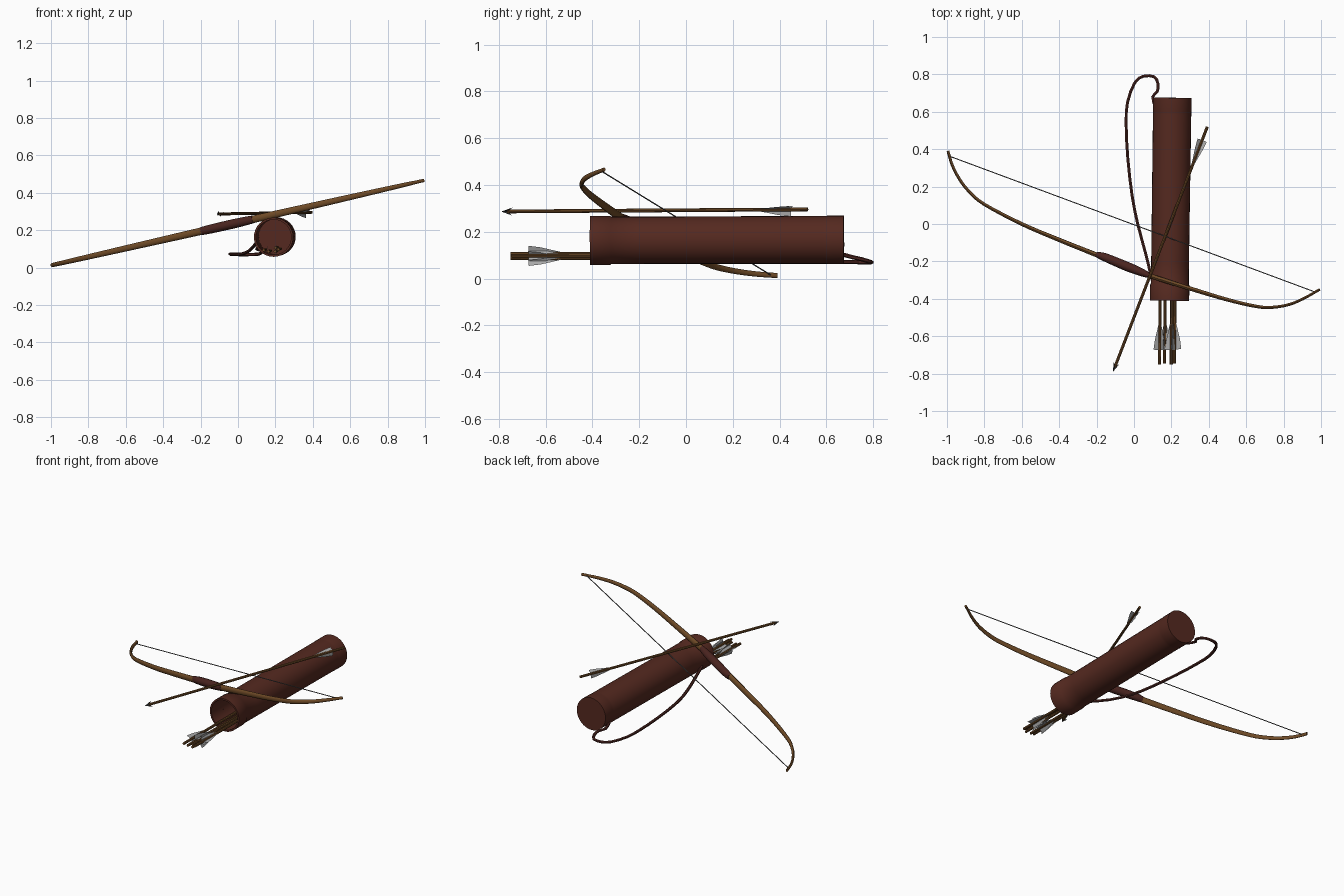
import bpy, bmesh, math
from mathutils import Vector, Matrix

if "Cube" in bpy.data.objects:
    bpy.data.objects.remove(bpy.data.objects["Cube"])


def mat(name, c):
    m = bpy.data.materials.new(name)
    m.diffuse_color = (*c, 1)
    m.use_nodes = True
    m.node_tree.nodes["Principled BSDF"].inputs["Base Color"].default_value = m.diffuse_color
    return m


WOOD = mat("wood", (0.16, 0.07, 0.02))
LEATHER = mat("leather", (0.09, 0.022, 0.014))
DARK = mat("dark_leather", (0.07, 0.018, 0.014))
IRON = mat("iron", (0.03, 0.03, 0.03))
FEATHER = mat("feather", (0.4, 0.4, 0.4))
STRING = mat("string", (0.12, 0.12, 0.12))


def finish(bm, name, m, smooth=True):
    bmesh.ops.recalc_face_normals(bm, faces=bm.faces)
    me = bpy.data.meshes.new(name)
    bm.to_mesh(me)
    bm.free()
    ob = bpy.data.objects.new(name, me)
    me.materials.append(m)
    bpy.context.collection.objects.link(ob)
    if smooth:
        bpy.ops.object.select_all(action='DESELECT')
        bpy.context.view_layer.objects.active = ob
        ob.select_set(True)
        bpy.ops.object.shade_smooth_by_angle(angle=math.radians(40))
    return ob


def sweep(name, pts, widths, up, m, sides=8):
    """Oval tube along pts; widths = (half along up, half sideways) per point."""
    bm = bmesh.new()
    pts = [Vector(p) for p in pts]
    rings = []
    for i, p in enumerate(pts):
        t = (pts[min(i + 1, len(pts) - 1)] - pts[max(i - 1, 0)]).normalized()
        s = t.cross(Vector(up)).normalized()
        u = s.cross(t)
        a, b = widths[i]
        rings.append([bm.verts.new(p + u * a * math.cos(k * math.tau / sides)
                                   + s * b * math.sin(k * math.tau / sides)) for k in range(sides)])
    for r, q in zip(rings, rings[1:]):
        for k in range(sides):
            j = (k + 1) % sides
            bm.faces.new((r[k], r[j], q[j], q[k]))
    bm.faces.new(rings[0])
    bm.faces.new(rings[-1])
    return finish(bm, name, m)


def spline(pts, n=4):
    """Catmull-Rom refinement of a point list."""
    v = [Vector(p) for p in pts]
    v = [2 * v[0] - v[1]] + v + [2 * v[-1] - v[-2]]
    out = []
    for a, b, c, d in zip(v, v[1:], v[2:], v[3:]):
        for k in range(n):
            t = k / n
            out.append(0.5 * (2 * b + (c - a) * t + (2 * a - 5 * b + 4 * c - d) * t * t
                              + (3 * b - a - 3 * c + d) * t ** 3))
    return out + [v[-2]]


# Bow lies in one slanted plane
def on_plane(x, y):
    return Vector((x, y, 0.24 + 0.228 * x))


UP = (-0.228, 0, 1)
limb = spline([on_plane(*p) for p in [
    (-0.995, 0.39), (-0.97, 0.31), (-0.93, 0.235), (-0.88, 0.172), (-0.8, 0.105), (-0.6, 0.0),
    (-0.4, -0.085), (-0.2, -0.165), (-0.05, -0.225), (0.08, -0.275), (0.3, -0.345), (0.5, -0.405),
    (0.65, -0.44), (0.73, -0.446), (0.82, -0.433), (0.9, -0.402), (0.993, -0.35)]])
taper = [max(0.0, 1 - abs(p.x + 0.05)) for p in limb]
sweep("bow_limbs", limb, [(0.009 + 0.012 * t ** 0.6, 0.007 + 0.007 * t) for t in taper], UP, WOOD, 10)

grip = spline([on_plane(*p) for p in [(-0.2, -0.163), (-0.15, -0.180), (-0.05, -0.222), (0.02, -0.25), (0.08, -0.275)]], 3)
n = len(grip) - 1
sweep("bow_grip", grip,
      [(0.021 + 0.004 * math.sin(math.pi * i / n), 0.014 + 0.011 * math.sin(math.pi * i / n) ** 0.7 if 0 < i < n else 0.014)
       for i in range(n + 1)], UP, DARK, 12)
sweep("bow_string", [on_plane(-0.985, 0.362), on_plane(0.972, -0.365)], [(0.003, 0.003)] * 2, UP, STRING, 6)

# Quiver: turned profile, hollow, with a mouth band
AXIS0, AXIS1 = Vector((0.19, -0.41, 0.163)), Vector((0.205, 0.675, 0.166))
rot = (AXIS1 - AXIS0).to_track_quat('Z', 'Y').to_matrix().to_4x4()
place = Matrix.Translation(AXIS0) @ rot
L = (AXIS1 - AXIS0).length
bm = bmesh.new()
profile = [(0, L - 0.02), (0.094, L - 0.02), (0.094, 0.0), (0.105, 0.0), (0.105, 0.085),
           (0.1015, 0.09), (0.101, 0.2), (0.1025, L - 0.09), (0.1025, L - 0.075), (0.1035, L - 0.07), (0.1035, L), (0, L)]
vs = [bm.verts.new((r, 0, z)) for r, z in profile]
es = [bm.edges.new(e) for e in zip(vs, vs[1:])]
bmesh.ops.spin(bm, geom=vs + es, axis=(0, 0, 1), cent=(0, 0, 0), angle=math.tau, steps=32)
bmesh.ops.remove_doubles(bm, verts=bm.verts, dist=1e-4)
bm.transform(place)
finish(bm, "quiver", LEATHER)

# Carrying strap
strap = spline([(0.115, 0.62, 0.11), (0.100, 0.68, 0.10), (0.125, 0.71, 0.092), (0.128, 0.75, 0.083), (0.108, 0.787, 0.072),
                (0.05, 0.79, 0.07), (0.004, 0.755, 0.07), (-0.035, 0.65, 0.072), (-0.042, 0.53, 0.073),
                (-0.033, 0.35, 0.073), (-0.01, 0.15, 0.072), (0.02, 0.0, 0.073), (0.06, -0.15, 0.09),
                (0.097, -0.30, 0.13)], 2)
sweep("strap", strap, [(0.009, 0.009)] * len(strap), (0, 0, 1), DARK, 6)


def arrow(name, nock, tip, roll=0.0, size=0.03):
    nock, tip = Vector(nock), Vector(tip)
    ln = (tip - nock).length
    M = Matrix.Translation(nock) @ (tip - nock).to_track_quat('Z', 'Y').to_matrix().to_4x4() @ Matrix.Rotation(roll, 4, 'Z')
    d = (tip - nock).normalized()
    sweep(name + "_shaft", [nock, tip - d * 0.03], [(0.008, 0.008)] * 2, (0, 0, 1), WOOD, 8)
    # three vanes
    bm = bmesh.new()
    for k in range(3):
        R = Matrix.Rotation(k * math.tau / 3, 4, 'Z')
        bm.faces.new([bm.verts.new(M @ R @ Vector(p)) for p in
                      [(0.005, 0, 0.075), (size, 0, 0.078), (size * 0.8, 0, 0.13), (0.008, 0, 0.215), (0.005, 0, 0.215)]])
    finish(bm, name + "_fletching", FEATHER, False)
    # barbed head: two crossed flat blades
    bm = bmesh.new()
    for k in range(2):
        R = Matrix.Rotation(k * math.pi / 2, 4, 'Z')
        bm.faces.new([bm.verts.new(M @ R @ Vector(p)) for p in
                      [(0, 0, ln), (0.019, 0, ln - 0.05), (0.005, 0, ln - 0.035),
                       (-0.005, 0, ln - 0.035), (-0.019, 0, ln - 0.05)]])
    finish(bm, name + "_head", IRON, False)


arrow("loose_arrow", (0.392, 0.52, 0.296), (-0.112, -0.79, 0.287), 0.5)
for i, (x, z) in enumerate([(0.137, 0.094), (0.163, 0.087), (0.198, 0.087), (0.216, 0.098), (0.20, 0.106)]):
    arrow(f"quiver_arrow_{i + 1}", (x, -0.75 + 0.004 * (i % 2), z), (x + 0.012, 0.63, z + 0.003), 0.4 + i * 0.9, 0.036)
